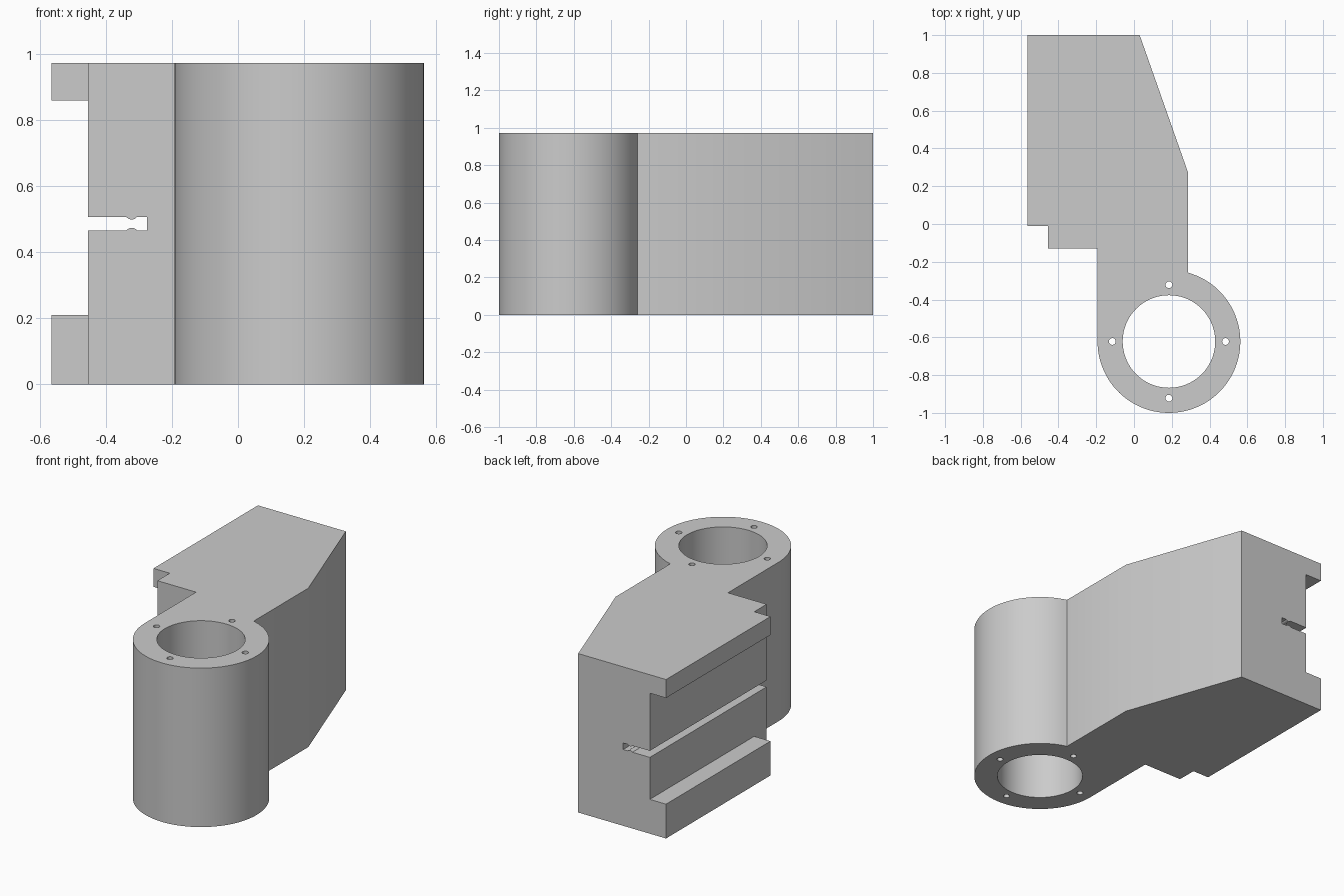
import bpy
import bmesh
import math

cube = bpy.data.objects.get("Cube")
if cube:
    bpy.data.objects.remove(cube, do_unlink=True)

HEIGHT = 0.973
CX, CY, R = 0.185, -0.622, 0.378      # barrel axis and outer radius
BORE, BOLT_CIRCLE, BOLT_R = 0.245, 0.3, 0.018

grey = bpy.data.materials.new("light_grey")
grey.use_nodes = True
colour = (0.6, 0.6, 0.6, 1)
grey.diffuse_color = colour
grey.node_tree.nodes["Principled BSDF"].inputs["Base Color"].default_value = colour


def arc(cx, cy, r, start, end, n):
    """Points along an arc, angles in radians."""
    return [(cx + r * math.cos(start + (end - start) * i / n),
             cy + r * math.sin(start + (end - start) * i / n)) for i in range(n + 1)]


def prism(name, outline, low, high, axis="z"):
    """Extrude a 2D outline along z (xy outline) or along y (xz outline)."""
    bm = bmesh.new()
    place = (lambda p: (p[0], p[1], low)) if axis == "z" else (lambda p: (p[0], low, p[1]))
    face = bm.faces.new([bm.verts.new(place(p)) for p in outline])
    moved = bmesh.ops.extrude_face_region(bm, geom=[face])["geom"]
    step = (0, 0, high - low) if axis == "z" else (0, high - low, 0)
    bmesh.ops.translate(bm, vec=step, verts=[v for v in moved if isinstance(v, bmesh.types.BMVert)])
    bmesh.ops.recalc_face_normals(bm, faces=bm.faces)
    mesh = bpy.data.meshes.new(name)
    bm.to_mesh(mesh)
    bm.free()
    mesh.materials.append(grey)
    obj = bpy.data.objects.new(name, mesh)
    bpy.context.collection.objects.link(obj)
    return obj


def cut(target, cutter):
    """Subtract the cutter, then remove it."""
    mod = target.modifiers.new("cut", "BOOLEAN")
    mod.operation = "DIFFERENCE"
    mod.solver = "EXACT"
    mod.object = cutter
    bpy.context.view_layer.objects.active = target
    bpy.ops.object.modifier_apply(modifier=mod.name)
    bpy.data.objects.remove(cutter, do_unlink=True)


# Bracket body: stepped block running into the round barrel
neck_x = 0.287
join = math.acos((neck_x - CX) / R)
outline = [(-0.565, 1), (0.03, 1), (neck_x, 0.27)]
outline += arc(CX, CY, R, join, -math.pi, 72)
outline += [(CX - R, -0.13), (-0.455, -0.13), (-0.455, -0.01), (-0.565, -0.01)]
body = prism("bracket_body", outline, 0, HEIGHT)

# Wide channel along the side
cut(body, prism("channel_cutter", [(-0.7, 0.21), (-0.455, 0.21), (-0.455, 0.86), (-0.7, 0.86)],
                -0.3, 1.2, "y"))

# Narrow slot with a small rounded ridge on its floor and roof
low, high, ridge_x, ridge_r, sink = 0.467, 0.507, -0.322, 0.02, 0.0125
a = math.asin(sink / ridge_r)
slot = [(-0.7, low)] + arc(ridge_x, low - sink, ridge_r, math.pi - a, a, 8) + [(-0.275, low)]
slot += [(-0.275, high)] + arc(ridge_x, high + sink, ridge_r, -a, a - math.pi, 8) + [(-0.7, high)]
cut(body, prism("slot_cutter", slot, -0.3, 1.2, "y"))

# Barrel bore and four bolt holes
cut(body, prism("bore_cutter", arc(CX, CY, BORE, 0, math.tau, 72)[:-1], -0.1, 1.1))
for i in range(4):
    x = CX + BOLT_CIRCLE * math.cos(i * math.pi / 2)
    y = CY + BOLT_CIRCLE * math.sin(i * math.pi / 2)
    cut(body, prism("bolt_cutter", arc(x, y, BOLT_R, 0, math.tau, 20)[:-1], -0.1, 1.1))

# Smooth the round walls, keep the edges crisp
bpy.ops.object.select_all(action="DESELECT")
body.select_set(True)
bpy.context.view_layer.objects.active = body
bpy.ops.object.shade_smooth_by_angle(angle=math.radians(25))
